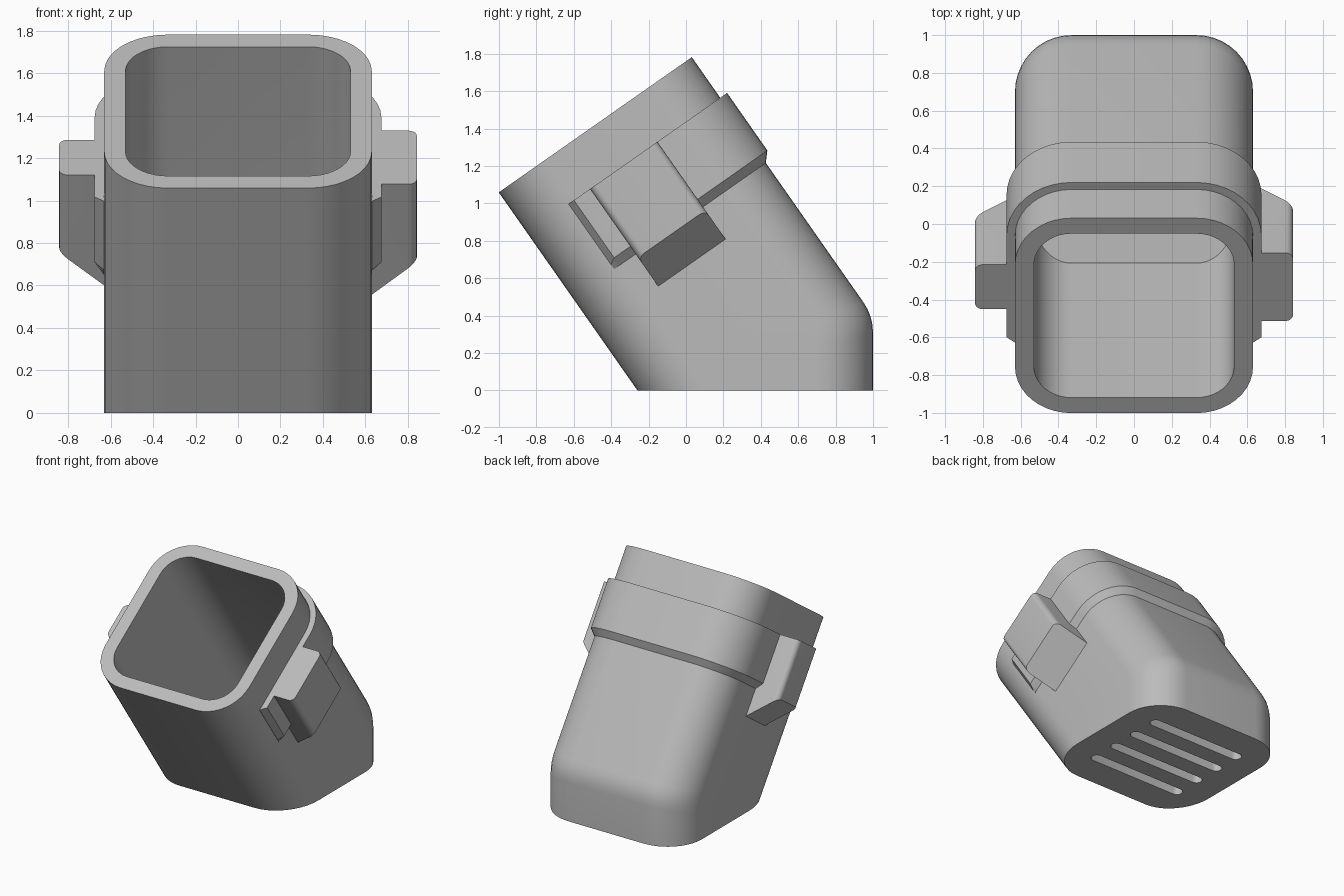
import bpy, bmesh, math
from mathutils import Vector

if "Cube" in bpy.data.objects:
    bpy.data.objects.remove(bpy.data.objects["Cube"])

TILT = math.radians(35)
U = Vector((0, math.cos(TILT), math.sin(TILT)))     # across the mouth, toward the back
A = Vector((0, math.sin(TILT), -math.cos(TILT)))    # down the tube
MOUTH = Vector((0, -0.485, 1.42))                   # centre of the mouth
HALF, RADIUS, WALL = 0.63, 0.3, 0.1

grey = bpy.data.materials.new("grey plastic")
grey.diffuse_color = (0.5, 0.5, 0.5, 1)
grey.use_nodes = True
grey.node_tree.nodes["Principled BSDF"].inputs["Base Color"].default_value = grey.diffuse_color


def place(x, s, t):
    """Tube coordinates (side, across, down) to world."""
    return MOUTH + Vector((x, 0, 0)) + U * s + A * t


def make(name, bm):
    bmesh.ops.recalc_face_normals(bm, faces=bm.faces)
    me = bpy.data.meshes.new(name)
    bm.to_mesh(me)
    bm.free()
    ob = bpy.data.objects.new(name, me)
    me.materials.append(grey)
    bpy.context.collection.objects.link(ob)
    return ob


def shade(ob):
    bpy.ops.object.select_all(action='DESELECT')
    ob.select_set(True)
    bpy.context.view_layer.objects.active = ob
    bpy.ops.object.shade_smooth_by_angle(angle=math.radians(30))


def rounded(half, r, n=10):
    """Rounded square, starting at the right front corner and going round by the back."""
    pts = []
    for k, (cx, cy) in enumerate([(1, 1), (-1, 1), (-1, -1), (1, -1)]):
        for i in range(n + 1):
            a = math.pi / 2 * (k + i / n)
            pts.append((cx * (half - r) + r * math.cos(a), cy * (half - r) + r * math.sin(a)))
    return pts


def wall_path(x, s, half, r, back, floor):
    """One line down the tube wall; the back bends to vertical through a fillet."""
    top = place(x, s, 0)
    end = place(x, s, (top.z - floor) / -A.z)
    if s < half - r - 1e-4:
        return [top] + [top.lerp(end, f) for f in (0.78, 0.80, 0.82, 0.84, 0.86)] + [end]
    y = back - (half - s)
    corner = top + A * ((y - top.y) / A.y)
    p, q = corner - A * 0.09, corner - Vector((0, 0, 0.09))
    bend = [p.lerp(corner, f).lerp(corner.lerp(q, f), f) for f in (0, .25, .5, .75, 1)]
    return [top] + bend + [Vector((x, y, floor))]


# Tube: outer and inner walls, mouth rim, floor
bm = bmesh.new()
shells = []
for inset, floor in ((0, 0), (WALL, WALL)):
    h, r = HALF - inset, RADIUS - inset
    cols = [[bm.verts.new(p) for p in wall_path(x, s, h, r, 1 - inset, floor)]
            for x, s in rounded(h, r)]
    for a, b in zip(cols, cols[1:] + cols[:1]):
        for i in range(len(a) - 1):
            bm.faces.new((a[i], b[i], b[i + 1], a[i + 1]))
    bm.faces.new([c[-1] for c in cols])
    shells.append(cols)
n = len(shells[0])
for i in range(n):
    j = (i + 1) % n
    bm.faces.new((shells[0][i][0], shells[0][j][0], shells[1][j][0], shells[1][i][0]))
tube = make("tube", bm)

# Four drain slots through the floor
bm = bmesh.new()
for k in range(4):
    cy, r = 0.37 + (k - 1.5) * 0.225, 0.043
    ring = []
    for i in range(18):
        a = math.pi * (i if i < 9 else i - 1) / 8 - math.pi / 2
        side = 0.385 if i < 9 else -0.385
        ring.append((side + r * math.cos(a), cy + r * math.sin(a)))
    low = [bm.verts.new((x, y, -0.05)) for x, y in ring]
    high = [bm.verts.new((x, y, 0.16)) for x, y in ring]
    bm.faces.new(low)
    bm.faces.new(high)
    for i in range(18):
        j = (i + 1) % 18
        bm.faces.new((low[i], low[j], high[j], high[i]))
cutter = make("slot_cutter", bm)
cutter.hide_render = True
mod = tube.modifiers.new("slots", 'BOOLEAN')
mod.operation, mod.solver, mod.object = 'DIFFERENCE', 'EXACT', cutter
bpy.context.view_layer.objects.active = tube
bpy.ops.object.modifier_apply(modifier=mod.name)
bpy.data.objects.remove(cutter)
shade(tube)

# Collar: raised band round the back and sides with chamfered lower edge and ends
bm = bmesh.new()
step = 0.045


def back_path(off):
    arcs = [p for p in rounded(HALF + off, RADIUS + off) if p[1] > 0]
    return [(HALF + off, -0.325)] + arcs + [(-HALF - off, -0.325)]


cols = []
for o, f, i in zip(back_path(step), back_path(0), back_path(-0.03)):
    cols.append([place(*i, .265), place(*o, .265), place(*o, .64), place(*f, .69), place(*i, .69)])
for side, where in ((1, 0), (-1, len(cols) + 1)):
    x, i = side * HALF, side * (HALF - 0.03)
    cols.insert(where, [place(i, -.36, .265), place(x, -.36, .265), place(x, -.36, .66),
                        place(x, -.36, .69), place(i, -.36, .69)])
cols = [[bm.verts.new(p) for p in c] for c in cols]
for a, b in zip(cols, cols[1:]):
    for i in range(5):
        j = (i + 1) % 5
        bm.faces.new((a[i], b[i], b[j], a[j]))
bm.faces.new(cols[0])
bm.faces.new(cols[-1])
shade(make("collar", bm))

# Side latches: wide one on the right, narrow one on the left
for name, side, w in (("right_latch", 1, 0.22), ("left_latch", -1, 0.144)):
    bm = bmesh.new()
    prof = [(.6, .265), (.842, .265), (.842, .712), (.63, .9), (.6, .9)]
    ends = [[bm.verts.new(place(side * x, s, t)) for x, t in prof] for s in (-w, w)]
    for e in ends:
        bm.faces.new(e)
    for i in range(5):
        j = (i + 1) % 5
        bm.faces.new((ends[0][i], ends[0][j], ends[1][j], ends[1][i]))
    edges = [bm.edges.get((e[1], e[2])) for e in ends]
    bmesh.ops.bevel(bm, geom=edges, offset=0.04, segments=5, profile=0.5, affect='EDGES')
    shade(make(name, bm))
